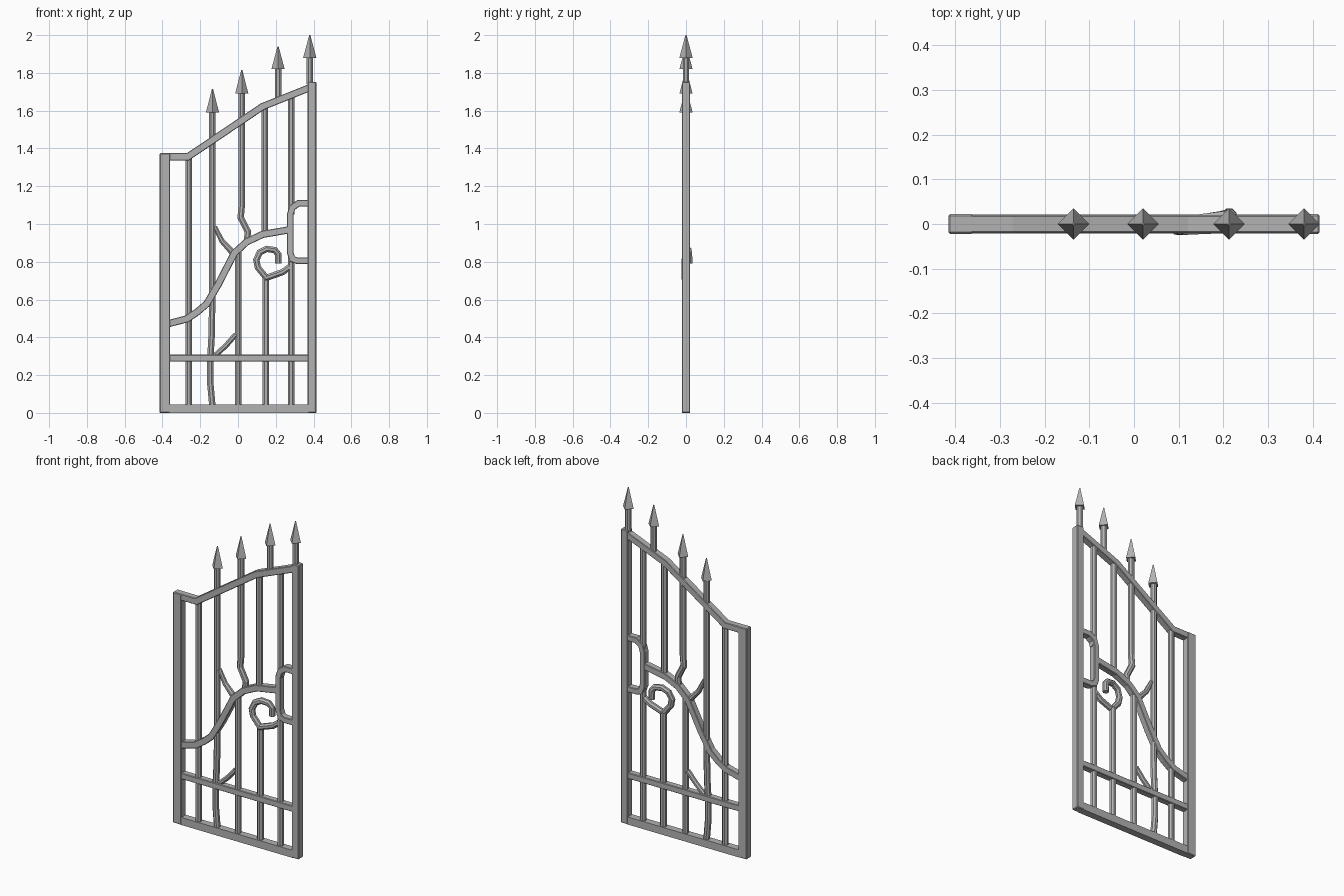
import bpy, bmesh, math
from mathutils import Vector

if "Cube" in bpy.data.objects:
    bpy.data.objects.remove(bpy.data.objects["Cube"])

iron = bpy.data.materials.new("grey_iron")
iron.diffuse_color = (0.45, 0.45, 0.45, 1)
iron.use_nodes = True
iron.node_tree.nodes["Principled BSDF"].inputs["Base Color"].default_value = iron.diffuse_color


def finish(name, bm, bevel=0.0):
    bmesh.ops.recalc_face_normals(bm, faces=bm.faces[:])
    me = bpy.data.meshes.new(name)
    bm.to_mesh(me)
    bm.free()
    me.materials.append(iron)
    ob = bpy.data.objects.new(name, me)
    bpy.context.collection.objects.link(ob)
    if bevel:
        mod = ob.modifiers.new("soft_edges", 'BEVEL')
        mod.width = bevel
        mod.segments = 1
        mod.limit_method = 'ANGLE'
        mod.angle_limit = math.radians(50)
    return ob


def round_section(r, n=8):
    return [(r * math.cos((i + .5) * math.tau / n) / math.cos(math.pi / n),
             r * math.sin((i + .5) * math.tau / n) / math.cos(math.pi / n)) for i in range(n)]


def flat_section(w, d):
    return [(-w, -d), (w, -d), (w, d), (-w, d)]


def sweep(name, path, section, bevel=0.0, taper=1.0):
    """Sweep a section along (x, z[, y]) points with mitred joints."""
    pts = [Vector((p[0], p[2] if len(p) > 2 else 0, p[1])) for p in path]
    bm = bmesh.new()
    rings = []
    last = len(pts) - 1
    for i, p in enumerate(pts):
        a = (p - pts[i - 1]) if i else (pts[1] - p)
        b = (pts[i + 1] - p) if i < last else a
        a.y = b.y = 0
        a.normalize()
        b.normalize()
        t = (a + b).normalized()
        side = Vector((t.z, 0, -t.x)) / max(t.dot(a), 0.5)
        s = 1 + (taper - 1) * i / last
        rings.append([bm.verts.new(p + side * u * s + Vector((0, v * s, 0))) for u, v in section])
    n = len(section)
    for r0, r1 in zip(rings, rings[1:]):
        for j in range(n):
            bm.faces.new((r0[j], r0[(j + 1) % n], r1[(j + 1) % n], r1[j]))
    bm.faces.new(rings[0])
    bm.faces.new(rings[-1])
    return finish(name, bm, bevel)


def spearhead(name, x, base, tip):
    bm = bmesh.new()
    bmesh.ops.create_cone(bm, cap_ends=True, segments=4, radius1=0.035, radius2=0.003, depth=tip - base)
    # put the four ridges on the x and y axes
    corner = max(bm.verts, key=lambda v: v.co.xy.length).co
    turn = -math.atan2(corner.y, corner.x)
    c, s = math.cos(turn), math.sin(turn)
    for v in bm.verts:
        px, py = v.co.x, v.co.y
        v.co = (px * c - py * s + x, px * s + py * c, v.co.z + (base + tip) / 2)
    finish(name, bm)


# Outer frame
sweep("left_post", [(-.387, 0), (-.387, 1.375)], flat_section(.028, .022), .004)
sweep("right_post", [(.392, 0), (.392, 1.752)], flat_section(.023, .022), .004)
sweep("bottom_rail", [(-.37, .0225), (.38, .0225)], flat_section(.0225, .021))
sweep("middle_rail", [(-.37, .29), (.38, .29)], flat_section(.018, .019), .003)
sweep("top_rail", [(-.38, 1.356), (-.265, 1.356), (.13, 1.622), (.385, 1.724)],
      flat_section(.019, .02), .003)

# Sweeping inner rail and latch loop
sweep("curved_rail", [(-.37, .472), (-.27, .498), (-.215, .535), (-.165, .578), (-.105, .68), (-.02, .845),
                      (.045, .905), (.13, .945), (.275, .97)], flat_section(.019, .019), .003)
sweep("latch_loop", [(.38, 1.11), (.32, 1.11), (.288, 1.087), (.276, 1.05), (.276, .85),
                     (.288, .815), (.315, .805), (.38, .805)], flat_section(.017, .02), .003)

# Vertical bars
bar = round_section(.017)
sweep("bar_left", [(-.26, .03), (-.26, 1.36)], bar)
sweep("bar_bent", [(-.135, .03), (-.147, .16), (-.147, .28), (-.14, .4), (-.137, .55), (-.137, 1.6)], bar)
sweep("bar_middle_lower", [(.001, .03), (.001, .87)], bar)
sweep("bar_middle_upper", [(.048, .91), (.052, .96), (.014, 1.035), (.02, 1.1), (.02, 1.7)], bar)
sweep("bar_scroll_lower", [(.148, .03), (.148, .72)], bar)
sweep("bar_scroll_upper", [(.142, .945), (.142, 1.625)], bar)
sweep("bar_right_lower", [(.281, .03), (.281, .83)], bar)
sweep("bar_right_upper", [(.281, 1.05), (.281, 1.685)], bar)
sweep("spear_shaft_high", [(.212, 1.65), (.212, 1.83)], bar)
sweep("spear_shaft_post", [(.38, 1.74), (.38, 1.89)], bar)

# Spearheads
for i, (x, base, tip) in enumerate([(-.135, 1.59, 1.715), (.02, 1.69, 1.815),
                                    (.212, 1.82, 1.94), (.38, 1.88, 2.0)]):
    spearhead("spearhead_%d" % (i + 1), x, base, tip)

# Scroll that curls towards the back, and small twigs
sweep("scroll", [(.278, .775, 0), (.235, .745, -.003), (.15, .715, -.006), (.105, .77, -.008), (.097, .81, -.007),
                 (.115, .85, 0), (.152, .868, .006), (.195, .862, .012), (.213, .84, .016), (.213, .79, .018)],
      round_section(.0165))
sweep("upper_twig", [(-.025, .845), (-.085, .91), (-.122, .985)], round_section(.017), taper=.65)
sweep("lower_twig", [(-.12, .305), (-.065, .355), (-.012, .415)], round_section(.014))
